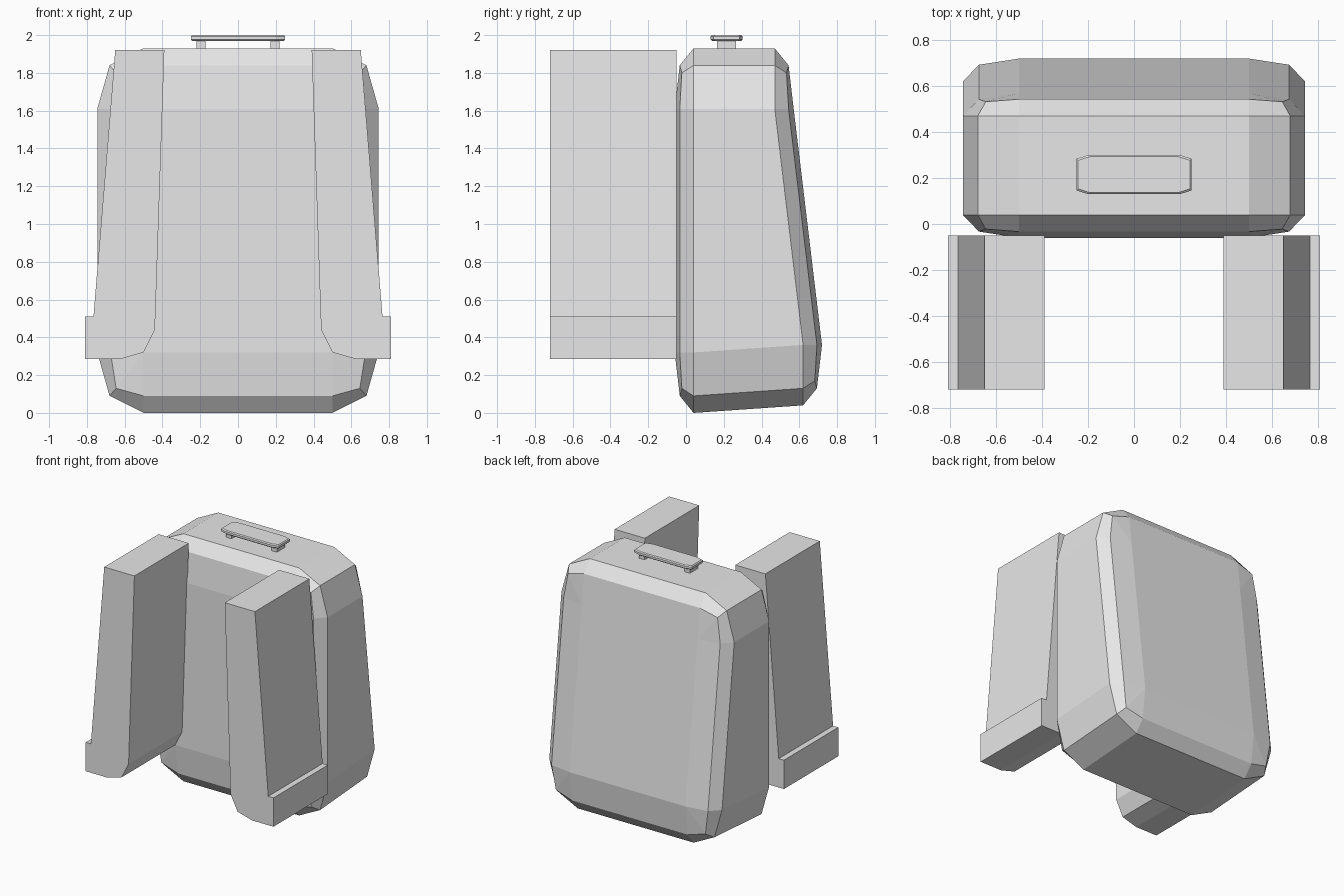
import bpy
import bmesh

if "Cube" in bpy.data.objects:
    bpy.data.objects.remove(bpy.data.objects["Cube"], do_unlink=True)

GREY = (0.8, 0.8, 0.8, 1.0)
mat = bpy.data.materials.new("plain grey")
mat.use_nodes = True
mat.diffuse_color = GREY
mat.node_tree.nodes["Principled BSDF"].inputs["Base Color"].default_value = GREY


def loft(name, rings):
    """Skin a stack of closed rings and cap both ends."""
    bm = bmesh.new()
    loops = [[bm.verts.new(p) for p in ring] for ring in rings]
    for a, b in zip(loops, loops[1:]):
        for i in range(len(a)):
            j = (i + 1) % len(a)
            bm.faces.new((a[i], a[j], b[j], b[i]))
    bm.faces.new(loops[0][::-1])
    bm.faces.new(loops[-1])
    bmesh.ops.remove_doubles(bm, verts=bm.verts[:], dist=0.0005)
    bmesh.ops.recalc_face_normals(bm, faces=bm.faces[:])
    mesh = bpy.data.meshes.new(name)
    bm.to_mesh(mesh)
    bm.free()
    mesh.materials.append(mat)
    obj = bpy.data.objects.new(name, mesh)
    bpy.context.collection.objects.link(obj)
    return obj


# Pack body: faceted rounded box, each corner given as (half width, z inset, bulge in y)
TOP = 1.93
OUTER = [(0.5, 0, 0), (0.68, 0.09, 0), (0.745, 0.32, 0)]
MIDDLE = [(0.5, 0.09, 0.073), (0.645, 0.13, 0.062), (0.675, 0.32, 0.073)]
FACE = [(0.5, 0.32, 0.1)] * 3


def body_ring(corner, back):
    ring = []
    for side, upper, order in ((1, False, 1), (1, True, -1),
                               (-1, True, 1), (-1, False, -1)):
        for x, inset, bulge in corner[::order]:
            if back:
                y = (0.47 if upper else 0.62) + bulge
                z = TOP - inset if upper else inset + 0.04
            else:
                y = 0.04 - bulge
                z = TOP - inset if upper else inset
            ring.append((side * x, y, z))
    return ring


loft("pack_body", [body_ring(FACE, False), body_ring(MIDDLE, False),
                   body_ring(OUTER, False), body_ring(OUTER, True),
                   body_ring(MIDDLE, True), body_ring(FACE, True)])

# Shoulder straps: thick slabs in front, with a foot stepping outward
STRAP = [(0.39, 1.92), (0.65, 1.92), (0.765, 0.51), (0.81, 0.51),
         (0.81, 0.285), (0.625, 0.285), (0.5, 0.32), (0.44, 0.44)]
for side, label in ((1, "left"), (-1, "right")):
    loft(label + "_strap", [[(side * x, y, z) for x, z in STRAP]
                            for y in (-0.72, -0.05)])


# Carry handle: plate with clipped corners on two posts
def plate_ring(hx, hy, z):
    cx, cy = hx - 0.05, hy - 0.016
    return [(x, 0.215 + y, z) for x, y in
            ((hx, -cy), (hx, cy), (cx, hy), (-cx, hy),
             (-hx, cy), (-hx, -cy), (-cx, -hy), (cx, -hy))]


loft("handle_plate", [plate_ring(0.243, 0.078, 1.97), plate_ring(0.25, 0.085, 1.977),
                      plate_ring(0.25, 0.085, 1.993), plate_ring(0.243, 0.078, 2.0)])
for side, label in ((1, "left"), (-1, "right")):
    loft(label + "_handle_post",
         [[(side * x, y, z) for x, y in
           ((0.172, 0.165), (0.22, 0.165), (0.22, 0.265), (0.172, 0.265))]
          for z in (1.92, 1.975)])
